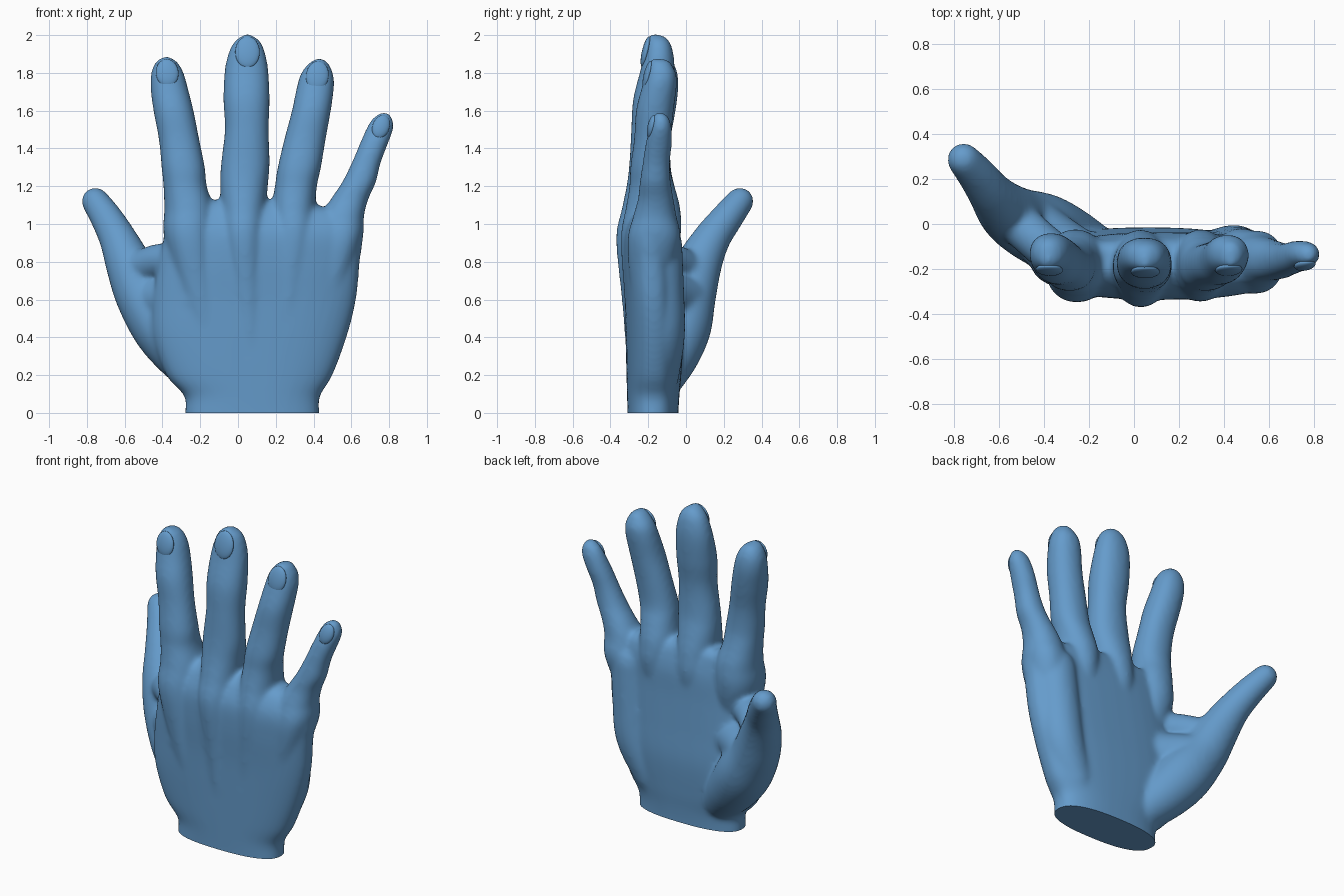
import bpy, bmesh, math
from mathutils import Vector

if "Cube" in bpy.data.objects:
    bpy.data.objects.remove(bpy.data.objects["Cube"])

SKIN = bpy.data.materials.new("blue_skin")
SKIN.diffuse_color = (0.13, 0.33, 0.60, 1)
SKIN.use_nodes = True
SKIN.node_tree.nodes["Principled BSDF"].inputs["Base Color"].default_value = SKIN.diffuse_color


def spline(keys, steps=6):
    """Smooth curve of tuples through the key tuples."""
    out = []
    for i in range(len(keys) - 1):
        a, b, c, d = (keys[max(i - 1, 0)], keys[i], keys[i + 1],
                      keys[min(i + 2, len(keys) - 1)])
        for s in range(steps):
            t = s / steps
            out.append([q + 0.5 * t * (r - p + t * (2*p - 5*q + 4*r - w + t * (3*(q - r) + w - p)))
                        for p, q, r, w in zip(a, b, c, d)])
    return out + [list(keys[-1])]


def skin_rings(bm, rings):
    """Closed tube through rings of points."""
    loops = [[bm.verts.new(p) for p in ring] for ring in rings]
    n = len(loops[0])
    for lo, hi in zip(loops, loops[1:]):
        for i in range(n):
            j = (i + 1) % n
            bm.faces.new((lo[i], lo[j], hi[j], hi[i]))
    bm.faces.new(loops[0][::-1])
    bm.faces.new(loops[-1])


def loft(bm, keys, power, n=40):
    """Level sections given as height, x range and y range."""
    rings = []
    for z, x0, x1, y0, y1 in spline(keys):
        ring = []
        for k in range(n):
            c, s = math.cos(math.tau * k / n), math.sin(math.tau * k / n)
            ring.append(((x0 + x1) / 2 + (x1 - x0) / 2 * math.copysign(abs(c) ** (2 / power), c),
                         (y0 + y1) / 2 + (y1 - y0) / 2 * math.copysign(abs(s) ** (2 / power), s), z))
        rings.append(ring)
    skin_rings(bm, rings)


def limb(bm, keys, n=28):
    """Round tube with domed ends, given as x, y, z and radius."""
    pts = spline(keys)
    pos = [Vector(p[:3]) for p in pts]
    start, end = (pos[0] - pos[1]).normalized(), (pos[-1] - pos[-2]).normalized()
    dome = [(math.sin(a), math.cos(a)) for a in (0.4, 0.8, 1.15, 1.45)]
    path = [(pos[0] + start * s * pts[0][3], c * pts[0][3]) for s, c in dome[::-1]]
    path += [(p, q[3]) for p, q in zip(pos, pts)]
    path += [(pos[-1] + end * s * pts[-1][3], c * pts[-1][3]) for s, c in dome]
    rings = []
    for i, (p, r) in enumerate(path):
        d = (path[min(i + 1, len(path) - 1)][0] - path[max(i - 1, 0)][0]).normalized()
        u = d.cross(Vector((0.3, -1, 0.2))).normalized()
        v = d.cross(u)
        rings.append([p + r * (u * math.cos(math.tau * k / n) + v * math.sin(math.tau * k / n))
                      for k in range(n)])
    skin_rings(bm, rings)


bm = bmesh.new()

# Palm and wrist, run below the floor and trimmed later
loft(bm, [(-0.1, -.28, .43, -.31, -.04), (0, -.28, .43, -.31, -.04), (.09, -.285, .435, -.312, -.035),
          (.2, -.38, .50, -.315, -.025), (.4, -.45, .575, -.32, -.015), (.6, -.45, .625, -.325, -.025),
          (.8, -.42, .645, -.335, -.035), (.95, -.39, .66, -.33, -.04), (1.05, -.38, .60, -.29, -.06),
          (1.1, -.37, .42, -.25, -.08), (1.125, -.32, .33, -.21, -.11)], 2.5)

# Fingers, each beginning as a tendon ridge on the back of the hand
index_finger = [(.3, -.2, -.04, -.30, -.1), (.6, -.3, -.1, -.325, -.1), (.92, -.39, -.12, -.348, -.03),
                (1.08, -.39, -.13, -.32, -.03), (1.2, -.395, -.165, -.30, -.06), (1.3, -.405, -.175, -.295, -.08),
                (1.45, -.42, -.205, -.275, -.08), (1.6, -.448, -.235, -.265, -.055), (1.72, -.463, -.265, -.235, -.04),
                (1.8, -.46, -.288, -.215, -.045), (1.85, -.44, -.315, -.2, -.065), (1.875, -.415, -.345, -.19, -.09),
                (1.885, -.39, -.37, -.18, -.13)]
middle_finger = [(.3, 0, .14, -.315, -.1), (.6, -.04, .14, -.34, -.1), (.92, -.09, .15, -.37, -.03),
                 (1.08, -.09, .15, -.34, -.035), (1.2, -.095, .158, -.315, -.06), (1.32, -.09, .168, -.3, -.085),
                 (1.5, -.07, .163, -.29, -.09), (1.66, -.078, .168, -.28, -.07), (1.82, -.07, .16, -.24, -.06),
                 (1.92, -.045, .14, -.218, -.07), (1.97, -.015, .115, -.205, -.09), (1.995, .02, .08, -.2, -.115),
                 (2.005, .04, .06, -.19, -.15)]
ring_finger = [(.3, .16, .3, -.30, -.1), (.6, .18, .35, -.325, -.1), (.92, .18, .41, -.345, -.03),
               (1.08, .18, .41, -.32, -.03), (1.2, .195, .418, -.30, -.06), (1.3, .21, .44, -.295, -.085),
               (1.45, .245, .465, -.275, -.08), (1.6, .285, .492, -.265, -.065), (1.72, .31, .508, -.235, -.05),
               (1.79, .33, .505, -.215, -.05), (1.835, .36, .488, -.2, -.07), (1.865, .395, .465, -.19, -.09),
               (1.875, .42, .44, -.18, -.13)]
little_finger = [(.3, .28, .42, -.27, -.1), (.6, .37, .55, -.29, -.1), (.9, .42, .655, -.31, -.03),
                 (1.04, .44, .667, -.28, -.05), (1.13, .49, .69, -.255, -.065), (1.22, .55, .73, -.245, -.08),
                 (1.32, .60, .755, -.23, -.085), (1.42, .642, .792, -.215, -.075), (1.5, .677, .822, -.195, -.075),
                 (1.55, .705, .82, -.18, -.085), (1.58, .74, .805, -.17, -.105), (1.59, .765, .785, -.16, -.13)]
for finger in (index_finger, middle_finger, ring_finger, little_finger):
    loft(bm, finger, 2.15, 32)

# Thumb with its fleshy base
limb(bm, [(-.17, -.14, .19, .13), (-.29, -.08, .32, .155), (-.40, -.03, .46, .165), (-.505, .015, .62, .145),
          (-.575, .065, .78, .125), (-.635, .135, .92, .1), (-.695, .215, 1.03, .086), (-.755, .285, 1.12, .074)])
# Web joining the thumb to the palm
limb(bm, [(-.53, .02, .76, .095), (-.42, -.08, .80, .095), (-.3, -.18, .8, .1)])
limb(bm, [(-.46, 0, .6, .13), (-.36, -.09, .6, .14), (-.24, -.17, .6, .14)])
# Heel of the palm below the little finger
limb(bm, [(.33, -.15, .2, .115), (.43, -.14, .42, .135), (.46, -.145, .65, .135), (.48, -.15, .9, .13)])

bmesh.ops.recalc_face_normals(bm, faces=bm.faces)
mesh = bpy.data.meshes.new("hand")
bm.to_mesh(mesh)
bm.free()
hand = bpy.data.objects.new("hand", mesh)
bpy.context.collection.objects.link(hand)

# Fuse all the parts into one soft skin
remesh = hand.modifiers.new("fuse", 'REMESH')
remesh.mode = 'VOXEL'
remesh.voxel_size = 0.013
soften = hand.modifiers.new("soften", 'SMOOTH')
soften.factor = 0.5
soften.iterations = 14
bpy.context.view_layer.objects.active = hand
hand.select_set(True)
bpy.ops.object.convert(target='MESH')

# Flat cut at the wrist
bm = bmesh.new()
bm.from_mesh(hand.data)
cut = bmesh.ops.bisect_plane(bm, geom=bm.verts[:] + bm.edges[:] + bm.faces[:], plane_co=(0, 0, 0),
                             plane_no=(0, 0, 1), clear_inner=True)
bmesh.ops.holes_fill(bm, edges=[e for e in bm.edges if e.is_boundary], sides=0)
bm.to_mesh(hand.data)
bm.free()
hand.data.materials.clear()
hand.data.materials.append(SKIN)
bpy.ops.object.shade_smooth_by_angle(angle=math.radians(40))

# Fingernails: x, y, z, half width, half length, sideways lean
for name, x, y, z, w, h, lean in (("index", -.375, -.203, 1.80, .06, .075, -.12),
                                  ("middle", .05, -.212, 1.91, .065, .085, 0),
                                  ("ring", .42, -.203, 1.785, .06, .08, .14),
                                  ("little", .757, -.182, 1.515, .045, .065, .35)):
    bpy.ops.mesh.primitive_uv_sphere_add(segments=24, ring_count=16, radius=1, location=(x, y, z),
                                         rotation=(-.22, lean, 0))
    nail = bpy.context.object
    nail.name = name + "_fingernail"
    nail.scale = (w, .022, h)
    nail.data.materials.append(SKIN)
    bpy.ops.object.shade_smooth_by_angle(angle=math.radians(40))
